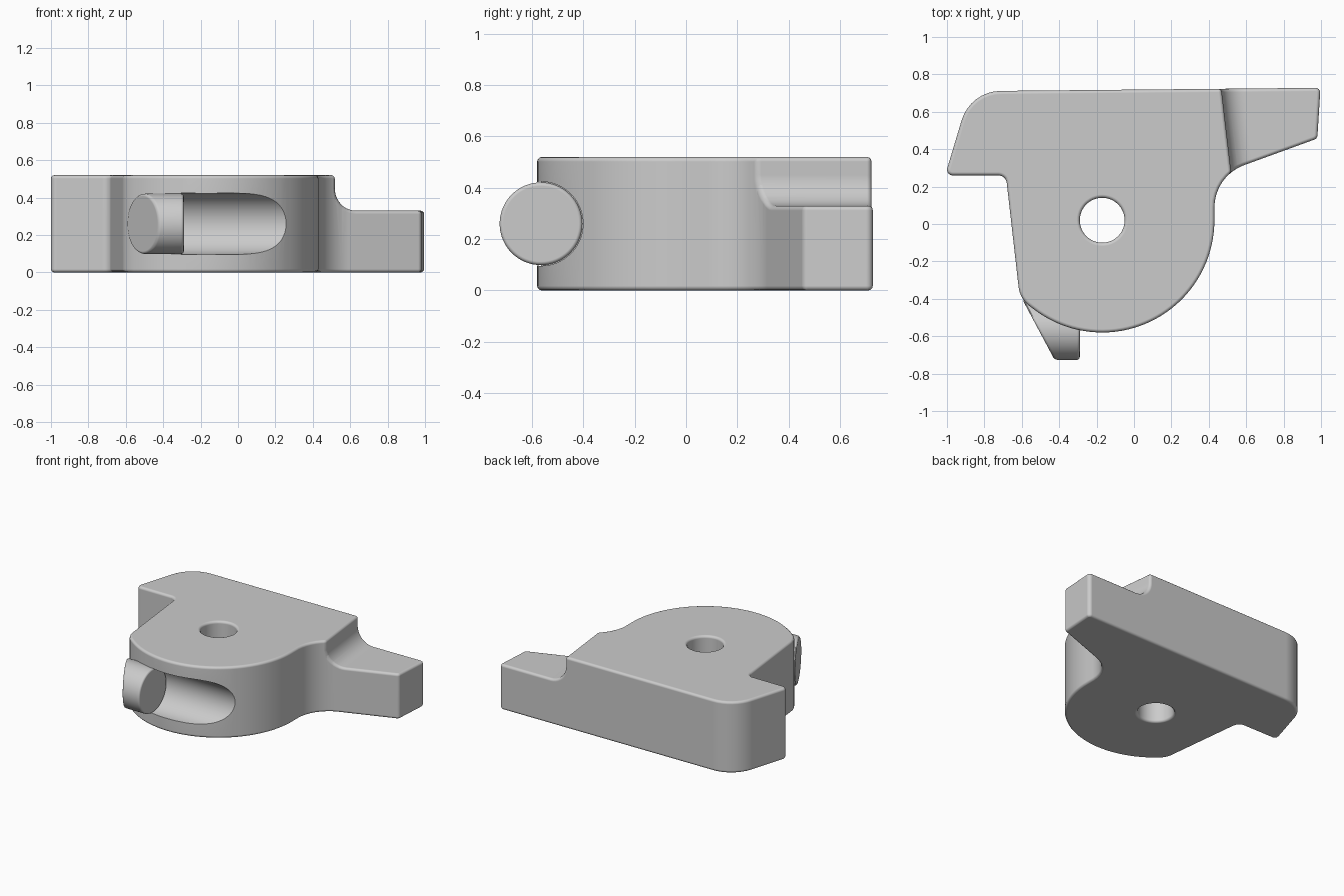
import bpy, bmesh, math
from mathutils import Vector

default = bpy.data.objects.get("Cube")
if default:
    bpy.data.objects.remove(default)

HEIGHT = 0.52
HUB = Vector((-0.17, 0.02))
HUB_R = 0.60
COLOUR = (0.6, 0.6, 0.6, 1)

grey = bpy.data.materials.new("plain_grey")
grey.use_nodes = True
grey.diffuse_color = COLOUR
grey.node_tree.nodes["Principled BSDF"].inputs["Base Color"].default_value = COLOUR


def rounded(corners, steps=8):
    """Turn (x, y, radius) corners into an outline with arcs at the corners."""
    out = []
    for i, (x, y, r) in enumerate(corners):
        p = Vector((x, y))
        if r == 0:
            out.append(p)
            continue
        a = (Vector(corners[i - 1][:2]) - p).normalized()
        b = (Vector(corners[(i + 1) % len(corners)][:2]) - p).normalized()
        half = a.angle(b) / 2
        centre = p + (a + b).normalized() * (r / math.sin(half))
        reach = r / math.tan(half)
        start = (p + a * reach - centre).normalized()
        end = (p + b * reach - centre).normalized()
        sweep = math.pi - 2 * half
        for k in range(steps + 1):
            t = k / steps
            arm = start * math.sin((1 - t) * sweep) + end * math.sin(t * sweep)
            out.append(centre + arm * (r / math.sin(sweep)))
    return out


def make_object(name, bm):
    bmesh.ops.recalc_face_normals(bm, faces=bm.faces)
    mesh = bpy.data.meshes.new(name)
    bm.to_mesh(mesh)
    bm.free()
    mesh.materials.append(grey)
    obj = bpy.data.objects.new(name, mesh)
    bpy.context.collection.objects.link(obj)
    return obj


def prism(name, points, offset):
    bm = bmesh.new()
    face = bm.faces.new([bm.verts.new(p) for p in points])
    grown = bmesh.ops.extrude_face_region(bm, geom=[face])
    moved = [v for v in grown["geom"] if isinstance(v, bmesh.types.BMVert)]
    bmesh.ops.translate(bm, verts=moved, vec=offset)
    return make_object(name, bm)


def circle_points(radius, count):
    return [(radius * math.cos(math.tau * i / count),
             radius * math.sin(math.tau * i / count)) for i in range(count)]


def cut(obj, cutter):
    mod = obj.modifiers.new("cut", 'BOOLEAN')
    mod.operation = 'DIFFERENCE'
    mod.solver = 'EXACT'
    mod.object = cutter
    cutter.hide_render = True
    cutter.hide_viewport = True


def round_edges(obj, width):
    mod = obj.modifiers.new("round", 'BEVEL')
    mod.width = width
    mod.segments = 3
    mod.limit_method = 'ANGLE'
    mod.angle_limit = math.radians(35)
    mod.use_clamp_overlap = False


def finish(obj):
    """Apply the modifiers, then shade smooth with flat faces kept flat."""
    graph = bpy.context.evaluated_depsgraph_get()
    obj.data = bpy.data.meshes.new_from_object(obj.evaluated_get(graph))
    obj.modifiers.clear()
    bpy.ops.object.select_all(action='DESELECT')
    obj.select_set(True)
    bpy.context.view_layer.objects.active = obj
    bpy.ops.object.shade_smooth_by_angle(angle=math.radians(35))
    weighted = obj.modifiers.new("flat_normals", 'WEIGHTED_NORMAL')
    weighted.keep_sharp = True
    weighted.weight = 100


# Plate outline: wide back bar, round hub at the front, arm on the left
hub_arc = []
for i in range(41):
    ang = math.radians(232 + 128 * i / 40)
    hub_arc.append((HUB.x + HUB_R * math.cos(ang), HUB.y + HUB_R * math.sin(ang), 0))
corners = [(-0.875, 0.71, 0.22), (-1.01, 0.26, 0.03), (-0.685, 0.26, 0.045),
           (-0.61, -0.40, 0.15), *hub_arc, (0.43, 0.257, 0.24),
           (0.98, 0.457, 0.025), (0.997, 0.728, 0.025)]
body = prism("body", [(p.x, p.y, 0) for p in rounded(corners)], (0, 0, HEIGHT))

# Lowered arm: a slanted step with a rounded inside corner
step = rounded([(0, 0.8, 0), (0, 0.33, 0.12), (0.8, 0.33, 0), (0.8, 0.8, 0)], 10)
step_cutter = prism("step_cutter", [(0.54 + p.x, 0.1, p.y) for p in step], (-0.093, 0.8, 0))

# Pivot hole
hole_cutter = prism("hole_cutter", [(HUB.x + x, HUB.y + y, -0.2)
                                    for x, y in circle_points(0.12, 48)], (0, 0, 1))

# Straight round groove across the front of the hub
GROOVE_Y, GROOVE_Z = -0.565, 0.26
groove_cutter = prism("groove_cutter", [(-0.305, GROOVE_Y + y, GROOVE_Z + z)
                                        for y, z in circle_points(0.164, 64)], (1, 0, 0))

cut(body, step_cutter)
cut(body, hole_cutter)
round_edges(body, 0.018)
cut(body, groove_cutter)
finish(body)

# Round catch at the right end of the groove, sliced at a slant
bm = bmesh.new()
ring = [bm.verts.new((-0.29, GROOVE_Y + y, GROOVE_Z + z)) for y, z in circle_points(0.161, 64)]
face = bm.faces.new(ring)
grown = bmesh.ops.extrude_face_region(bm, geom=[face])
bmesh.ops.translate(bm, vec=(-0.5, 0, 0),
                    verts=[v for v in grown["geom"] if isinstance(v, bmesh.types.BMVert)])
bmesh.ops.recalc_face_normals(bm, faces=bm.faces)
bmesh.ops.bisect_plane(bm, geom=bm.verts[:] + bm.edges[:] + bm.faces[:],
                       plane_co=(-0.62, -0.36, 0), plane_no=(-0.375, -0.2, 0), clear_outer=True)
bmesh.ops.holes_fill(bm, edges=[e for e in bm.edges if e.is_boundary])
catch = make_object("groove_catch", bm)
round_edges(catch, 0.014)
finish(catch)
